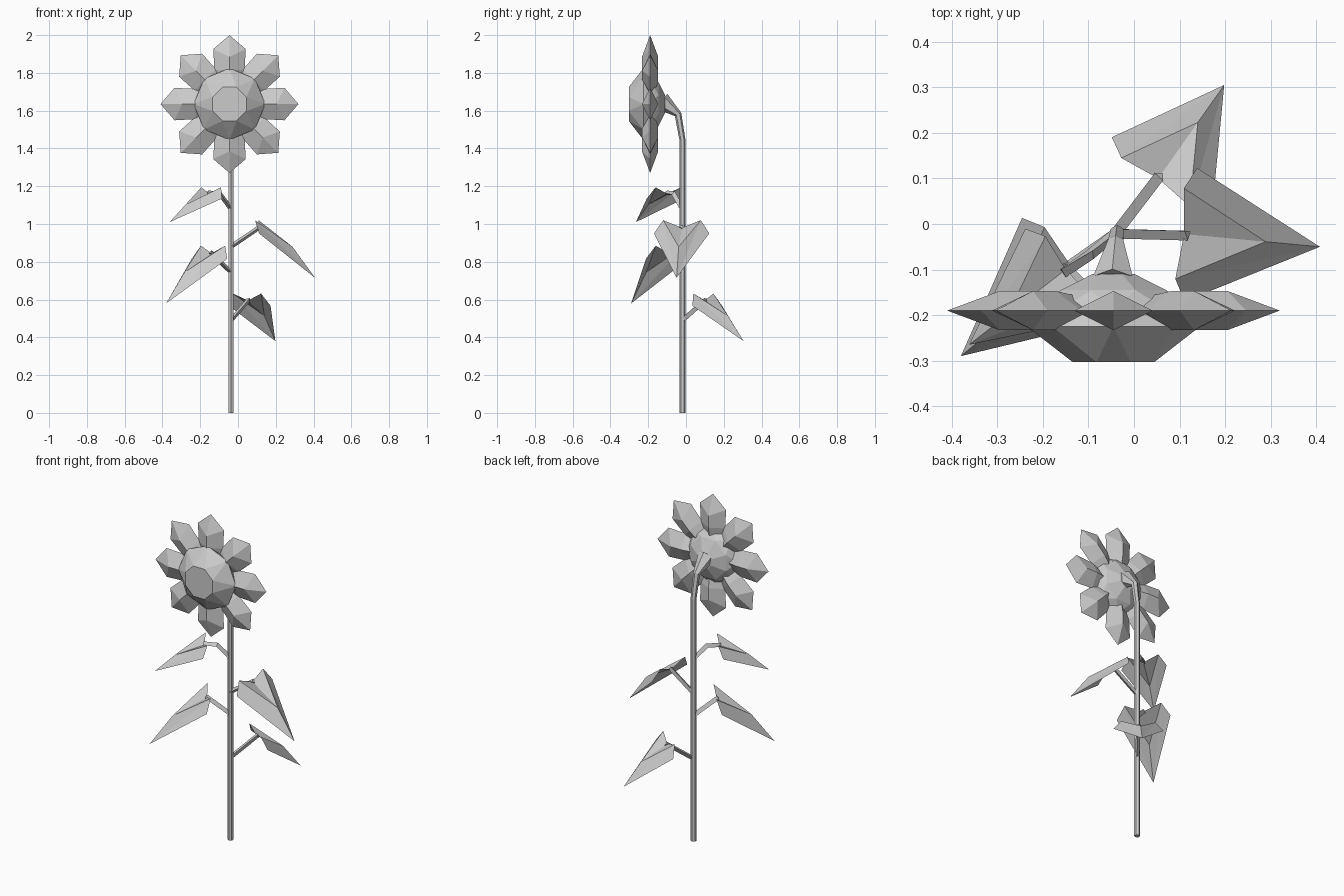
import bpy, bmesh
from math import cos, sin, pi, atan2, hypot
from mathutils import Vector, Matrix

if "Cube" in bpy.data.objects:
    bpy.data.objects.remove(bpy.data.objects["Cube"])

CX, CY, CZ = -0.045, -0.19, 1.635      # flower head centre


def make(name, verts, faces):
    bm = bmesh.new()
    vs = [bm.verts.new(v) for v in verts]
    for f in faces:
        bm.faces.new([vs[i] for i in f])
    bmesh.ops.recalc_face_normals(bm, faces=bm.faces[:])
    return finish(name, bm)


def finish(name, bm):
    me = bpy.data.meshes.new(name)
    bm.to_mesh(me)
    bm.free()
    ob = bpy.data.objects.new(name, me)
    bpy.context.collection.objects.link(ob)
    return ob


def tube(name, path, radii, sides):
    """Faceted tube along a path."""
    pts = [Vector(p) for p in path]
    verts, faces = [], []
    for i, p in enumerate(pts):
        d = (pts[min(i + 1, len(pts) - 1)] - pts[max(i - 1, 0)]).normalized()
        a = d.cross(Vector((0, 1, 0))).normalized()
        b = d.cross(a)
        for k in range(sides):
            t = 2 * pi * k / sides + pi / 2
            verts.append(p + radii[i] * (cos(t) * a + sin(t) * b))
    for i in range(len(pts) - 1):
        for k in range(sides):
            j = (k + 1) % sides
            faces.append((i * sides + k, i * sides + j,
                          (i + 1) * sides + j, (i + 1) * sides + k))
    n = len(verts)
    faces += [tuple(range(sides)), tuple(range(n - sides, n))]
    return make(name, verts, faces)


# Stem with the bent, flaring neck
tube("stem", [(-0.037, -0.018, 0), (-0.037, -0.018, 1.44),
              (-0.04, -0.042, 1.58), (CX, -0.13, 1.65)],
     [0.016, 0.016, 0.019, 0.05], 6)

# Seed disk with domed back: (y, radius, angle offset) rings, hulled
bm = bmesh.new()
for y, r, off in [(-0.303, 0.097, pi / 8), (-0.225, 0.19, 0), (-0.19, 0.17, 0),
                  (-0.145, 0.125, pi / 8), (-0.11, 0.05, pi / 8)]:
    for k in range(8):
        t = k * pi / 4 + off
        bm.verts.new((CX + r * cos(t), y, CZ + r * sin(t)))
bmesh.ops.convex_hull(bm, input=bm.verts[:])
bmesh.ops.dissolve_limit(bm, angle_limit=0.01, verts=bm.verts[:], edges=bm.edges[:])
finish("seed_disk", bm)

# Eight diamond-section petals: rings of (side radius, ridge radius, half width, half depth)
rings = [(0.10, 0.10, 0.04, 0.03), (0.18, 0.18, 0.08, 0.043), (0.291, 0.25, 0.086, 0.043)]
pv, pf = [], []
for rs, rr, w, d in rings:
    pv += [Vector((rs, 0, w)), Vector((rr, -d, 0)), Vector((rs, 0, -w)), Vector((rr, d, 0))]
pv.append(Vector((0.365, 0, 0)))
for i in range(2):
    for k in range(4):
        j = (k + 1) % 4
        pf.append((i * 4 + k, i * 4 + j, i * 4 + 4 + j, i * 4 + 4 + k))
pf += [(8 + k, 8 + (k + 1) % 4, 12) for k in range(4)] + [(0, 1, 2, 3)]
for k in range(8):
    m = Matrix.Translation((CX, CY, CZ)) @ Matrix.Rotation(k * pi / 4, 4, 'Y')
    make(f"petal_{k + 1}", [m @ v for v in pv], pf)


def leaf(n, base, tip, s, root_z, bend=None):
    """Folded heart-shaped blade on a triangular stalk."""
    N, T = Vector(base), Vector(tip)
    D = T - N
    h, drop = hypot(D.x, D.y), D.z
    m = Matrix.Translation(N) @ Matrix.Rotation(atan2(D.y, D.x), 4, 'Z')
    loc = [(0, 0, 0), (0.6 * h, 0, 0.38 * drop), (h, 0, drop)]     # notch, midrib, tip
    for e in (1, -1):                                              # lobes, side corners
        loc += [(-0.01, e * 0.10 * s, 0.04 * s), (0.015, e * 0.147 * s, -0.03 * s)]
    make(f"leaf_{n}", [m @ Vector(v) for v in loc],
         [(0, 1, 3), (3, 1, 2), (3, 2, 4), (0, 5, 1), (5, 2, 1), (5, 6, 2)])
    root = Vector((-0.037, -0.018, root_z))
    path = [root] + ([Vector(bend)] if bend else []) + [N + (N - root).normalized() * 0.01]
    tube(f"leaf_stalk_{n}", path, [0.014] * len(path), 3)


# Four leaves
leaf(1, (-0.15, -0.10, 1.16), (-0.362, -0.265, 1.01), 0.85, 1.08, (-0.095, -0.065, 1.16))
leaf(2, (0.11, -0.022, 0.98), (0.408, -0.05, 0.715), 1.0, 0.88)
leaf(3, (-0.14, -0.09, 0.845), (-0.38, -0.29, 0.58), 1.0, 0.745)
leaf(4, (0.053, 0.10, 0.595), (0.198, 0.305, 0.38), 0.92, 0.49)
